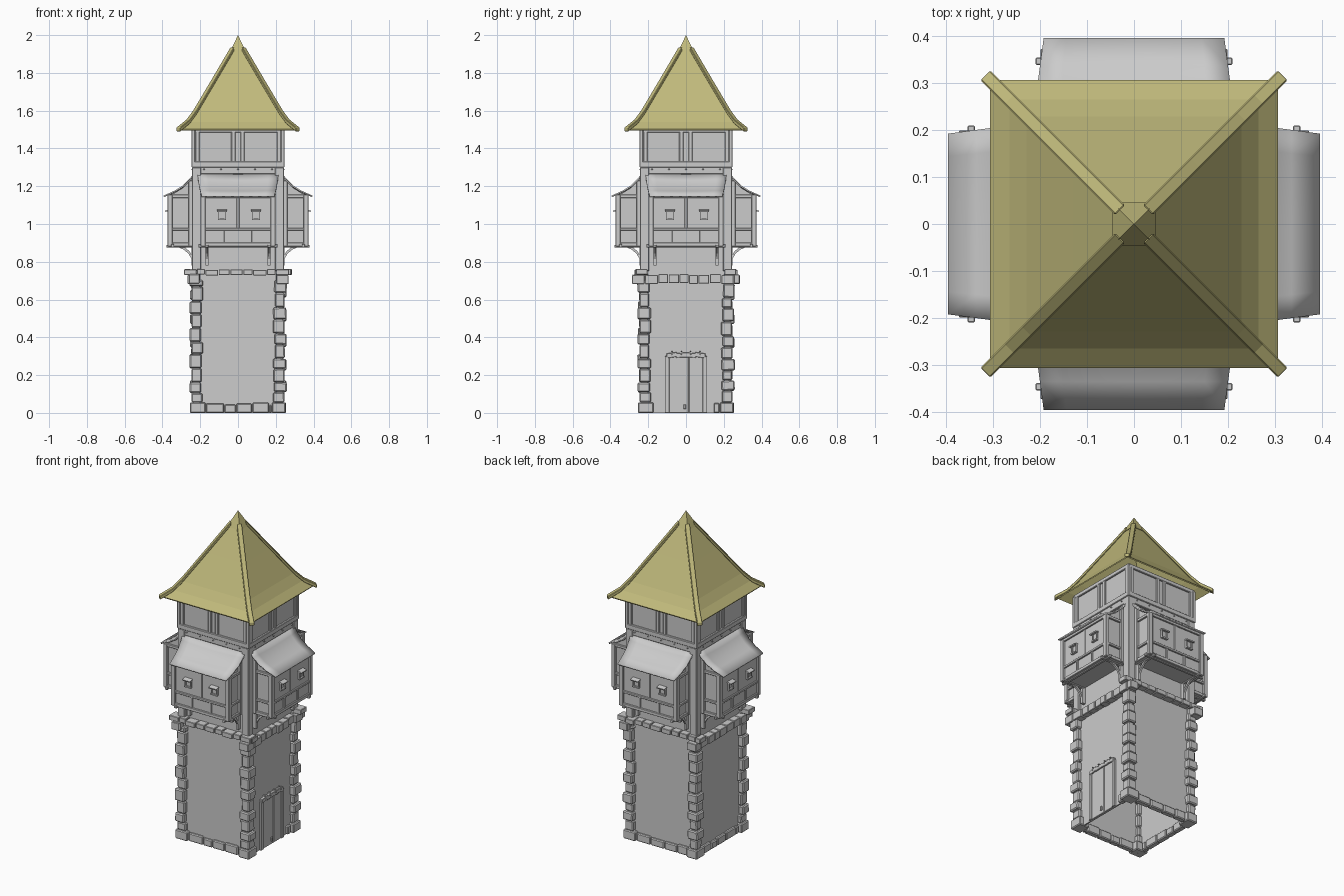
import bpy, bmesh, math, random
from mathutils import Matrix, Vector

if "Cube" in bpy.data.objects:
    bpy.data.objects.remove(bpy.data.objects["Cube"])

random.seed(4)
roof_mat = bpy.data.materials.new("roof_yellow")
roof_mat.diffuse_color = (0.53, 0.49, 0.2, 1)
roof_mat.use_nodes = True
roof_mat.node_tree.nodes["Principled BSDF"].inputs["Base Color"].default_value = roof_mat.diffuse_color


def turn(k):
    return Matrix.Rotation(k * math.pi / 2, 4, 'Z')


def box(bm, x0, x1, y0, y1, z0, z1, k=0, tilt=0, spin=0):
    c = Vector(((x0 + x1) / 2, (y0 + y1) / 2, (z0 + z1) / 2))
    m = (turn(k) @ Matrix.Translation(c) @ Matrix.Rotation(spin, 4, 'Y')
         @ Matrix.Rotation(tilt, 4, 'X') @ Matrix.Diagonal((x1 - x0, y1 - y0, z1 - z0, 1)))
    bmesh.ops.create_cube(bm, size=1, matrix=m)


def prism(bm, pts, x0, x1, k=0):
    """Closed (y, z) outline extruded along x, turned k quarter turns."""
    a = [bm.verts.new(turn(k) @ Vector((x0, y, z))) for y, z in pts]
    b = [bm.verts.new(turn(k) @ Vector((x1, y, z))) for y, z in pts]
    n = len(pts)
    bm.faces.new(a)
    bm.faces.new(b[::-1])
    for i in range(n):
        bm.faces.new((a[i], b[i], b[(i + 1) % n], a[(i + 1) % n]))


def band(pts, w):
    """Outline of a strip following pts with thickness w in z."""
    return list(pts) + [(y, z - w) for y, z in reversed(pts)]


def finish(name, bm, bevel=0, mat=None, thick=0):
    bmesh.ops.recalc_face_normals(bm, faces=bm.faces[:])
    me = bpy.data.meshes.new(name)
    bm.to_mesh(me)
    bm.free()
    ob = bpy.data.objects.new(name, me)
    bpy.context.collection.objects.link(ob)
    if mat:
        me.materials.append(mat)
    if thick:
        s = ob.modifiers.new("thickness", 'SOLIDIFY')
        s.thickness = thick
    if bevel:
        b = ob.modifiers.new("bevel", 'BEVEL')
        b.width = bevel
        b.segments = 1
    return ob


def tube(bm, rings):
    """Open loft of square rings given as (half width, z)."""
    loops = [[bm.verts.new((sx * r, sy * r, z)) for sx, sy in ((-1, -1), (1, -1), (1, 1), (-1, 1))]
             for r, z in rings]
    for lo, hi in zip(loops, loops[1:]):
        for i in range(4):
            j = (i + 1) % 4
            bm.faces.new((lo[i], lo[j], hi[j], hi[i]))


# Hollow shaft and upper room walls
bm = bmesh.new()
tube(bm, [(0.225, 0.0), (0.222, 1.3)])
finish("shaft_walls", bm, thick=0.012)
bm = bmesh.new()
tube(bm, [(0.234, 1.3), (0.234, 1.51)])
finish("top_room_walls", bm, thick=0.01)

# Corner stones
bm = bmesh.new()
for k in range(4):
    z, i = 0.055, 0
    while z < 0.69:
        h = min(random.uniform(0.05, 0.078), 0.705 - z)
        o = 0.256 if i % 2 else 0.246
        inner = random.uniform(0.184, 0.198)
        box(bm, inner, o + random.uniform(-.003, .003), -o, -inner, z, z + h - 0.003, k,
            spin=random.uniform(-.03, .03))
        z, i = z + h, i + 1
    box(bm, 0.2, 0.24, -0.24, -0.2, 0.04, 0.74, k)
finish("corner_stones", bm, 0.006)

# Base course, leaving the doorway on the +x side free
bm = bmesh.new()
for k in range(4):
    x = -0.17
    box(bm, -0.255, -0.172, -0.252, -0.18, 0, 0.056, k)
    while x < 0.17:
        w = min(random.uniform(0.06, 0.1), 0.18 - x)
        if k != 1 or x + w < -0.09 or x > 0.09:
            box(bm, x, x + w - 0.003, -0.24, -0.205, 0, random.uniform(0.042, 0.055), k)
        x += w
finish("base_course", bm, 0.005)

# Ledge stones: the side rows sit lower than the front and back rows
bm = bmesh.new()
for k in range(4):
    z0, z1, out = (0.685, 0.732, 0.262) if k % 2 else (0.73, 0.76, 0.268)
    x = -0.285
    while x < 0.28:
        w = min(random.uniform(0.045, 0.075), 0.287 - x)
        d = random.uniform(-.006, .006)
        box(bm, x, x + w - 0.004, -out + d, -0.205, z0 + d / 2, z1 + d / 2, k)
        x += w
finish("ledge_stones", bm, 0.005)

# Door with frame, arched lintel and pegs on the +x side
bm = bmesh.new()
box(bm, -0.09, 0.013, -0.232, -0.215, 0, 0.3, 1)
box(bm, 0.017, 0.09, -0.232, -0.215, 0, 0.3, 1)
for s in (-1, 1):
    box(bm, s * 0.1 - 0.012, s * 0.1 + 0.012, -0.238, -0.215, 0, 0.3, 1)
for i in range(4):
    x = -0.075 + i * 0.05
    box(bm, x - 0.028, x + 0.028, -0.24, -0.215, 0.293, 0.318, 1,
        spin=(-0.14, -0.05, 0.05, 0.14)[i])
    for dz in (0.31, 0.325):
        box(bm, x - 0.003, x + 0.003, -0.244, -0.22, dz - 0.003, dz + 0.003, 1)
box(bm, -0.012, 0.0, -0.24, -0.22, 0.02, 0.045, 1)
finish("door", bm, 0.002)

# Timber frame of the main floor and the top room
bm = bmesh.new()
for k in range(4):
    box(bm, 0.195, 0.243, -0.243, -0.195, 0.75, 1.3, k)
    box(bm, -0.24, 0.24, -0.24, -0.215, 1.265, 1.305, k)
    box(bm, -0.246, 0.246, -0.246, -0.225, 1.3, 1.33, k)
    box(bm, -0.243, 0.243, -0.243, -0.225, 1.485, 1.51, k)
    box(bm, 0.226, 0.246, -0.246, -0.226, 1.32, 1.5, k)
    for x in (-0.226, -0.036, 0.012, 0.206):
        box(bm, x, x + 0.022, -0.243, -0.226, 1.325, 1.49, k)
    for i in range(5):
        x = -0.18 + i * 0.09
        box(bm, x - 0.004, x + 0.004, -0.247, -0.23, 1.285, 1.293, k)
finish("timber_frame", bm, 0.003)

# Projecting bays
bay_profile = [(-0.232, 1.275), (-0.255, 1.24), (-0.29, 1.205), (-0.335, 1.177), (-0.395, 1.15)]
under = [(y, z - 0.012) for y, z in bay_profile[:-1]]
bm = bmesh.new()
for k in range(4):
    prism(bm, [(-0.22, 0.89), (-0.36, 0.89), (-0.36, 1.155)] + under[::-1] + [(-0.22, 1.26)],
          -0.185, 0.185, k)
finish("bay_walls", bm)

# Bay posts, rails and projecting beam ends
bm = bmesh.new()
for k in range(4):
    for z, h in ((0.882, 0.02), (0.965, 0.014), (1.138, 0.017)):
        box(bm, -0.196, 0.196, -0.369, -0.225, z, z + h, k)
    for s in (-1, 1):
        xs = sorted((s * 0.173, s * 0.199))
        box(bm, *xs, -0.372, -0.347, 0.885, 1.155, k)
        box(bm, *xs, -0.262, -0.24, 0.885, 1.23, k)
    for x in (-0.065, 0.065):
        box(bm, x - 0.008, x + 0.008, -0.366, -0.35, 0.895, 0.97, k)
    box(bm, -0.008, 0.008, -0.364, -0.35, 0.975, 1.14, k)
    box(bm, -0.209, 0.209, -0.354, -0.338, 0.876, 0.894, k)
    for x in (-0.165, 0.165):
        box(bm, x - 0.009, x + 0.009, -0.378, -0.23, 0.875, 0.89, k)
finish("bay_timbers", bm, 0.002)

# Small hooded bay windows
bm = bmesh.new()
for k in range(4):
    for x in (-0.085, 0.095):
        for s in (-1, 1):
            box(bm, x + s * 0.018 - 0.004, x + s * 0.018 + 0.004, -0.37, -0.355, 1.025, 1.072, k)
        box(bm, x - 0.022, x + 0.022, -0.374, -0.355, 1.022, 1.03, k)
        box(bm, x - 0.016, x + 0.016, -0.363, -0.355, 1.028, 1.07, k)
        box(bm, x - 0.026, x + 0.026, -0.386, -0.355, 1.068, 1.075, k, tilt=0.25)
finish("bay_windows", bm)

# Sagging bay roofs, narrower towards the eave
bm = bmesh.new()
for k in range(4):
    rows = []
    for i, (y, z) in enumerate(bay_profile):
        w = (0.216, 0.211, 0.206, 0.2, 0.192)[i]
        rows.append([bm.verts.new(turn(k) @ Vector((w * u / 4, y, z - 0.012 * (1 - (u / 4) ** 2) * (1 - i / 4))))
                     for u in range(-4, 5)])
    for a, b in zip(rows, rows[1:]):
        for i in range(8):
            bm.faces.new((a[i], b[i], b[i + 1], a[i + 1])).smooth = True
bmesh.ops.recalc_face_normals(bm, faces=bm.faces[:])
finish("bay_roofs", bm, thick=0.008)

# Curved brackets under the bays
bm = bmesh.new()
arc = [(-0.24 - 0.115 * (1 - math.cos(t * math.pi / 10)), 0.785 + 0.098 * math.sin(t * math.pi / 10))
       for t in range(6)]
inner = [(y + 0.004, z + 0.014) if i else (y + 0.014, z) for i, (y, z) in enumerate(arc)]
for k in range(4):
    for x in (-0.165, 0.165):
        prism(bm, arc + inner[::-1], x - 0.006, x + 0.006, k)
        box(bm, x - 0.008, x + 0.008, -0.246, -0.215, 0.78, 0.885, k)
finish("bay_brackets", bm)

# Flared main roof with hip beams and cap
roof = [(0.306, 1.502), (0.265, 1.54), (0.228, 1.59), (0.13, 1.755), (0.03, 1.925)]
bm = bmesh.new()
tube(bm, roof)
finish("main_roof", bm, mat=roof_mat, thick=0.008)

bm = bmesh.new()
d = math.sqrt(2)
ridge = [(-0.447, 1.511)] + [(-r * d, z + 0.012) for r, z in roof[1:]]
for k in range(4):
    prism(bm, band(ridge, 0.022), -0.015, 0.015, k + 0.5)
finish("roof_hips", bm, 0.003, roof_mat)

bm = bmesh.new()
bmesh.ops.create_cone(bm, cap_ends=True, segments=4, radius1=0.046 * d, radius2=0, depth=0.095,
                      matrix=Matrix.Translation((0, 0, 1.9525)))
bmesh.ops.rotate(bm, verts=bm.verts[:], cent=(0, 0, 0), matrix=Matrix.Rotation(
    0 if abs(abs(bm.verts[0].co.x) - abs(bm.verts[0].co.y)) < 0.001 else math.pi / 4, 3, 'Z')) \
    if bm.verts.ensure_lookup_table() is None else None
finish("roof_cap", bm, mat=roof_mat)
